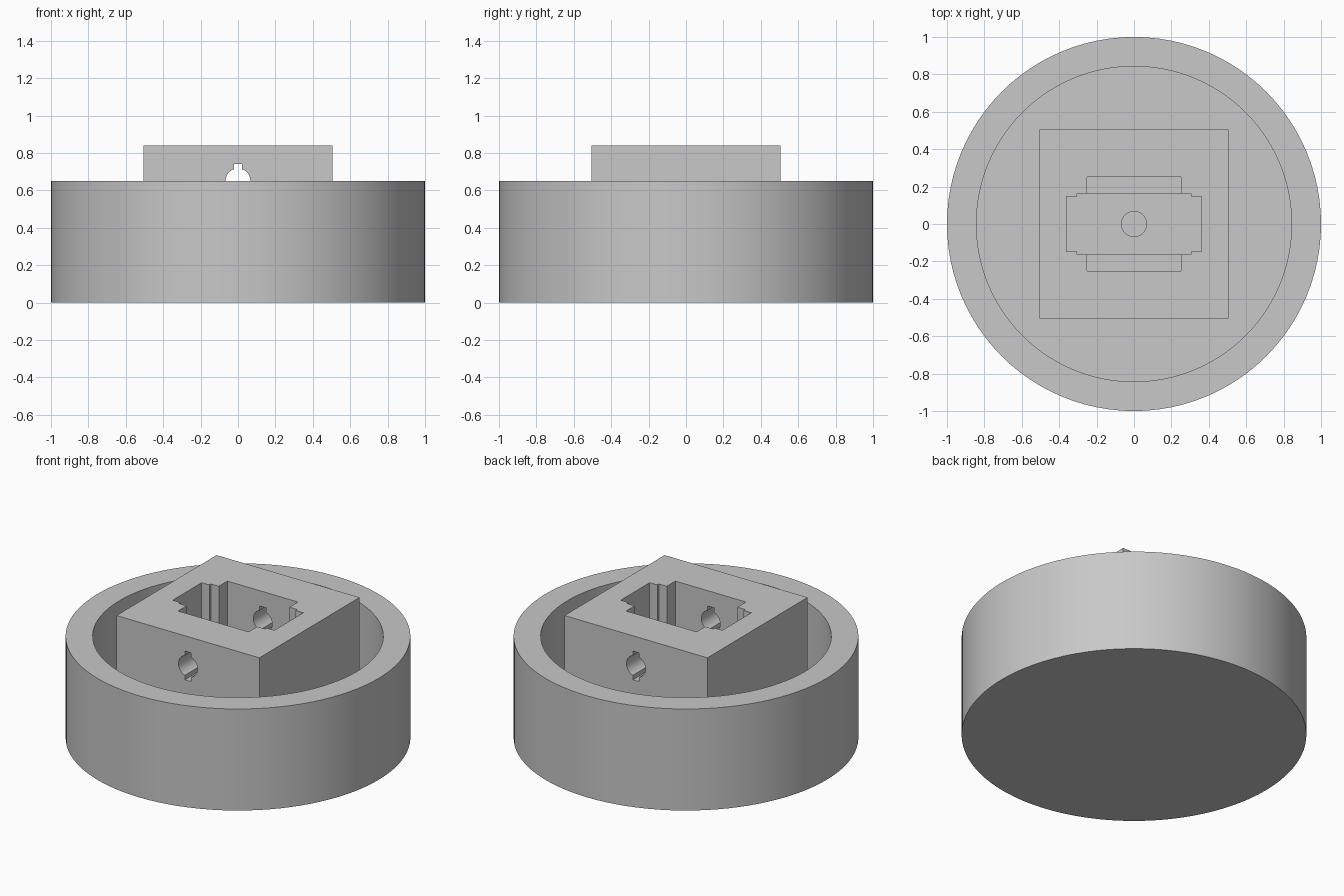
import bpy
import math

cube = bpy.data.objects.get("Cube")
if cube:
    bpy.data.objects.remove(cube, do_unlink=True)

RIM_Z, FLOOR_Z, TOP_Z = 0.65, 0.15, 0.84

grey = bpy.data.materials.new("plain grey")
grey.use_nodes = True
grey.diffuse_color = (0.58, 0.58, 0.58, 1)
grey.node_tree.nodes["Principled BSDF"].inputs["Base Color"].default_value = grey.diffuse_color


def finish(name):
    obj = bpy.context.object
    obj.name = name
    obj.data.materials.append(grey)
    bpy.ops.object.transform_apply(location=True, rotation=True, scale=True)
    return obj


def box(name, half_x, half_y, z0, z1):
    bpy.ops.mesh.primitive_cube_add(size=2, location=(0, 0, (z0 + z1) / 2))
    bpy.context.object.scale = (half_x, half_y, (z1 - z0) / 2)
    return finish(name)


def cylinder(name, radius, z0, z1, sides=96):
    bpy.ops.mesh.primitive_cylinder_add(
        vertices=sides, radius=radius, depth=z1 - z0, location=(0, 0, (z0 + z1) / 2))
    return finish(name)


def cut(target, cutter):
    mod = target.modifiers.new("cut", "BOOLEAN")
    mod.operation = "DIFFERENCE"
    mod.solver = "EXACT"
    mod.object = cutter
    cutter.hide_render = True
    bpy.context.view_layer.objects.active = target
    bpy.ops.object.modifier_apply(modifier=mod.name)
    bpy.data.objects.remove(cutter, do_unlink=True)


def smooth(obj):
    bpy.ops.object.select_all(action="DESELECT")
    obj.select_set(True)
    bpy.context.view_layer.objects.active = obj
    bpy.ops.object.shade_smooth_by_angle(angle=math.radians(30))


# Round open tray
tray = cylinder("round_tray", 1.0, 0, RIM_Z)
cut(tray, cylinder("tray_cutter", 0.843, FLOOR_Z, 1))
smooth(tray)

# Square block standing on the tray floor
block = box("square_block", 0.506, 0.506, FLOOR_Z - 0.05, TOP_Z)

# Stepped pocket: shallow square recess, deeper stepped well, round socket
cut(block, box("recess_cutter", 0.25, 0.25, 0.48, 1))
cut(block, box("well_cutter", 0.306, 0.163, 0.3, 1))
cut(block, box("wide_well_cutter", 0.36, 0.147, 0.3, 1))
cut(block, cylinder("socket_cutter", 0.067, 0.2, 0.5, 48))

# Keyhole running through the front and back walls
bpy.ops.mesh.primitive_cylinder_add(
    vertices=48, radius=0.067, depth=1.4,
    location=(0, 0, RIM_Z), rotation=(math.pi / 2, 0, 0))
cut(block, finish("bore_cutter"))
cut(block, box("key_slot_cutter", 0.022, 0.7, RIM_Z - 0.092, RIM_Z + 0.092))
smooth(block)
